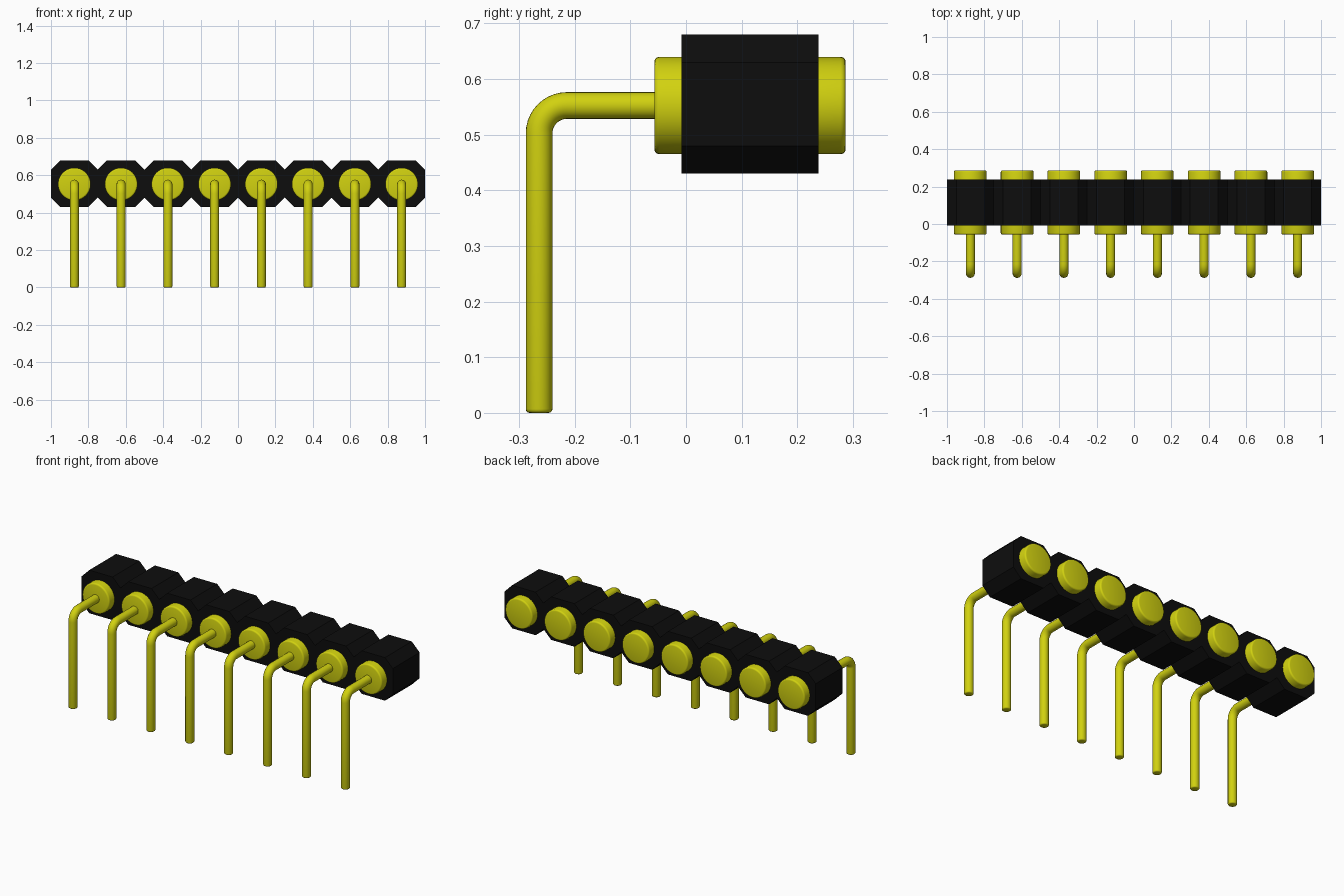
import bpy, bmesh, math
from mathutils import Vector

cube = bpy.data.objects.get("Cube")
if cube:
    bpy.data.objects.remove(cube, do_unlink=True)

COUNT, PITCH = 8, 0.25
AXIS_Z = 0.5525          # height of the pin axis
Z0, Z1 = 0.43, 0.68      # housing bottom and top
Y0, Y1 = -0.008, 0.238   # housing front and back
CHAMFER = 0.05


def material(name, rgb):
    m = bpy.data.materials.new(name)
    m.use_nodes = True
    m.diffuse_color = (*rgb, 1)
    bsdf = next(n for n in m.node_tree.nodes if n.type == 'BSDF_PRINCIPLED')
    bsdf.inputs["Base Color"].default_value = (*rgb, 1)
    bsdf.inputs["Roughness"].default_value = 0.5
    return m


black = material("black plastic", (0.004, 0.004, 0.004))
gold = material("yellow gold", (0.64, 0.64, 0.005))


def finish(bm, name, mat, smooth=False):
    bmesh.ops.recalc_face_normals(bm, faces=bm.faces)
    mesh = bpy.data.meshes.new(name)
    bm.to_mesh(mesh)
    bm.free()
    mesh.materials.append(mat)
    obj = bpy.data.objects.new(name, mesh)
    bpy.context.collection.objects.link(obj)
    if smooth:
        bpy.ops.object.select_all(action='DESELECT')
        obj.select_set(True)
        bpy.context.view_layer.objects.active = obj
        bpy.ops.object.shade_smooth_by_angle(angle=math.radians(50))
    return obj


def sweep(bm, stations, sides):
    """Skin rings of (y, z, radius, tilt) that lie in the YZ plane."""
    rings = []
    for y, z, r, tilt in stations:
        normal = Vector((0, -math.sin(tilt), math.cos(tilt)))
        ring = []
        for i in range(sides):
            a = 2 * math.pi * i / sides
            ring.append(bm.verts.new(Vector((r * math.cos(a), y, z))
                                     + normal * r * math.sin(a)))
        rings.append(ring)
    for a, b in zip(rings, rings[1:]):
        for i in range(sides):
            j = (i + 1) % sides
            bm.faces.new((a[i], a[j], b[j], b[i]))
    bm.faces.new(rings[0])
    bm.faces.new(rings[-1])


# Housing: a row of joined octagons extruded front to back
top, bottom = [], []
for k in range(COUNT):
    left = -1 + k * PITCH
    xs = (left, left + CHAMFER, left + PITCH - CHAMFER)
    top += list(zip(xs, (Z1 - CHAMFER, Z1, Z1)))
    bottom += list(zip(xs, (Z0 + CHAMFER, Z0, Z0)))
top.append((1, Z1 - CHAMFER))
bottom.append((1, Z0 + CHAMFER))
bm = bmesh.new()
face = bm.faces.new([bm.verts.new((x, Y0, z)) for x, z in top + bottom[::-1]])
geom = bmesh.ops.extrude_face_region(bm, geom=[face])["geom"]
bmesh.ops.translate(bm, vec=(0, Y1 - Y0, 0),
                    verts=[g for g in geom if isinstance(g, bmesh.types.BMVert)])
finish(bm, "housing", black)


def rounded_end(y, r, e, inward):
    """Stations rounding a cylinder end that lies at y."""
    return [(y + inward * e * (1 - math.cos(t)), AXIS_Z, r - e * (1 - math.sin(t)), 0)
            for t in (math.pi / 2 * i / 3 for i in range(4))]


# Collar: cylinder through the housing with softened rims
bm = bmesh.new()
sweep(bm, rounded_end(-0.057, 0.0875, 0.009, 1)
      + rounded_end(0.287, 0.0875, 0.009, -1)[::-1], 40)
collar = finish(bm, "collar_1", gold, True)

# Bent pin: out of the collar, round the bend and down to the tip
R, BEND, PIN_Y = 0.024, 0.05, -0.264
path = [(0.0, AXIS_Z, R, 0)]
for i in range(11):
    t = math.pi / 2 * i / 10
    path.append((PIN_Y + BEND - BEND * math.sin(t),
                 AXIS_Z - BEND + BEND * math.cos(t), R, t))
TIP = 0.007
for i in range(4):
    t = math.pi / 2 * i / 3
    path.append((PIN_Y, TIP * (1 - math.sin(t)),
                 R - TIP * (1 - math.cos(t)), math.pi / 2))
bm = bmesh.new()
sweep(bm, path, 24)
pin = finish(bm, "bent_pin_1", gold, True)

# Repeat the contact along the row
for k in range(COUNT):
    for src, label in ((collar, "collar"), (pin, "bent_pin")):
        obj = src
        if k:
            obj = src.copy()
            obj.name = f"{label}_{k + 1}"
            bpy.context.collection.objects.link(obj)
        obj.location.x = -1 + PITCH * (k + 0.5)
